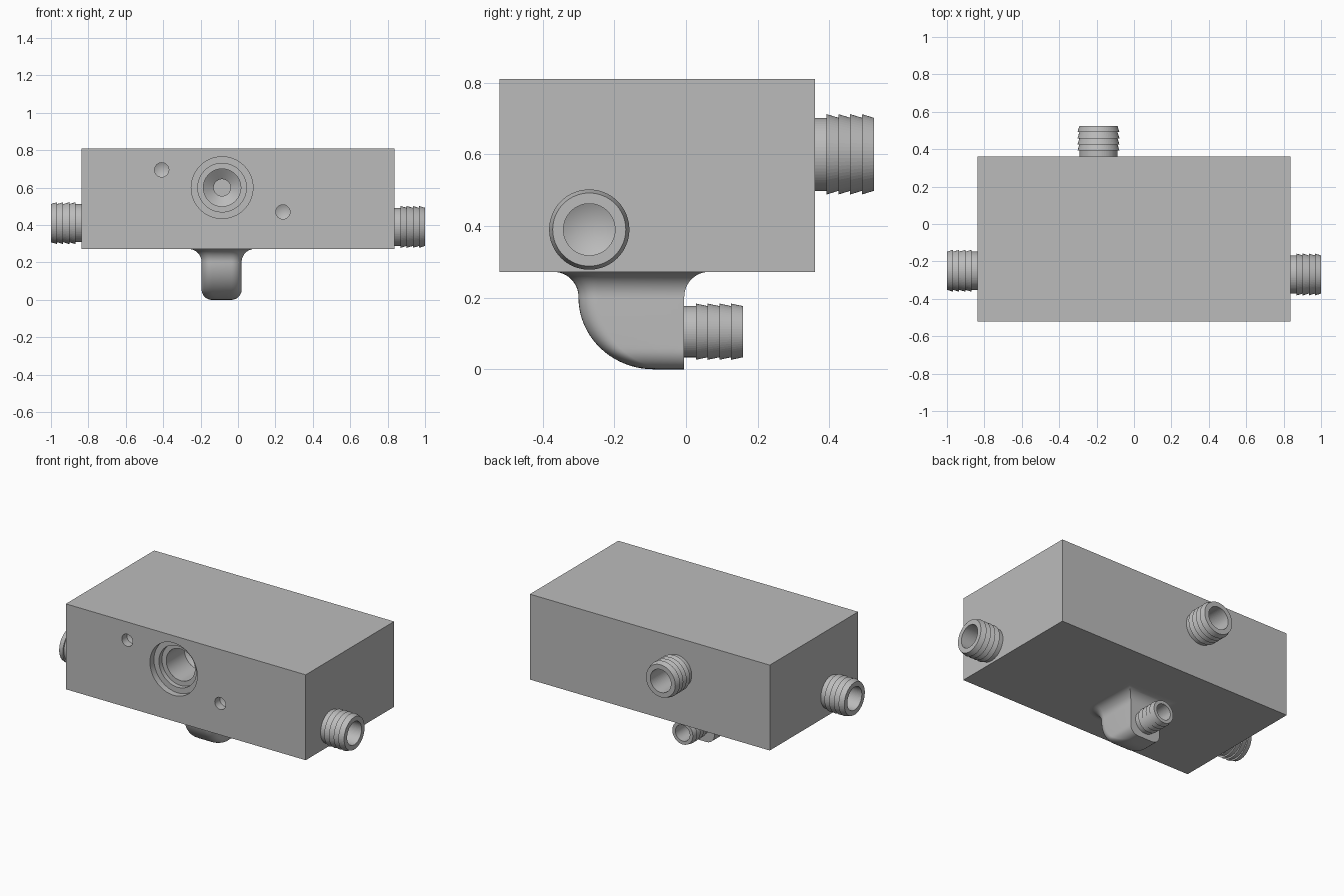
import bpy, bmesh, math
from mathutils import Vector, Matrix

cube = bpy.data.objects.get("Cube")
if cube:
    bpy.data.objects.remove(cube, do_unlink=True)

grey = bpy.data.materials.new("plain grey")
grey.use_nodes = True
grey.diffuse_color = (0.5, 0.5, 0.5, 1)
grey.node_tree.nodes["Principled BSDF"].inputs["Base Color"].default_value = (0.5, 0.5, 0.5, 1)


def finish(name, bm, angle=30):
    bmesh.ops.remove_doubles(bm, verts=bm.verts, dist=1e-5)
    bmesh.ops.recalc_face_normals(bm, faces=bm.faces)
    mesh = bpy.data.meshes.new(name)
    bm.to_mesh(mesh)
    bm.free()
    mesh.materials.append(grey)
    ob = bpy.data.objects.new(name, mesh)
    bpy.context.collection.objects.link(ob)
    smooth(ob, angle)
    return ob


def smooth(ob, angle=30):
    bpy.ops.object.select_all(action='DESELECT')
    ob.select_set(True)
    bpy.context.view_layer.objects.active = ob
    bpy.ops.object.shade_smooth_by_angle(angle=math.radians(angle))


def lathe(name, profile, origin, axis, closed=False, angle=30):
    """Spin (distance, radius) points around an axis leaving the origin."""
    bm = bmesh.new()
    verts = [bm.verts.new((r, 0, d)) for d, r in profile]
    edges = [bm.edges.new(p) for p in zip(verts, verts[1:])]
    if closed:
        edges.append(bm.edges.new((verts[-1], verts[0])))
    bmesh.ops.spin(bm, geom=verts + edges, cent=(0, 0, 0), axis=(0, 0, 1),
                   angle=math.tau, steps=64, use_duplicate=False)
    turn = Vector((0, 0, 1)).rotation_difference(Vector(axis)).to_matrix().to_4x4()
    bm.transform(Matrix.Translation(origin) @ turn)
    return finish(name, bm, angle)


def hose_barb(name, origin, axis, scale=1.0):
    """Tube with a plain neck and four rings that taper to the tip."""
    step = 0.0328
    profile = [(0, 0.072 * scale), (0, 0.102 * scale)]
    for i in range(1, 5):
        profile += [(i * step, 0.102 * scale), (i * step, 0.112 * scale)]
    profile += [(5 * step, 0.102 * scale), (5 * step, 0.072 * scale)]
    return lathe(name, profile, origin, axis, closed=True, angle=2)


def cut(target, name, profile, origin, axis):
    cutter = lathe(name, profile, origin, axis)
    cutter.hide_render = True
    mod = target.modifiers.new(name, 'BOOLEAN')
    mod.operation = 'DIFFERENCE'
    mod.solver = 'EXACT'
    mod.object = cutter
    bpy.context.view_layer.objects.active = target
    bpy.ops.object.modifier_apply(modifier=mod.name)
    bpy.data.objects.remove(cutter, do_unlink=True)


def drill(radius, depth):
    return [(-0.05, 0), (-0.05, radius), (depth, radius), (depth + radius * 0.5, 0)]


# Main block
bm = bmesh.new()
bmesh.ops.create_cube(bm, size=1)
bm.transform(Matrix.Translation((0, -0.08, 0.541)) @ Matrix.Diagonal((1.672, 0.88, 0.538, 1)))
block = finish("manifold_block", bm)

# Stepped front port and its two screw holes
front = -0.52
cut(block, "port_cutter", [(-0.05, 0), (-0.05, 0.165), (0.04, 0.165), (0.04, 0.13), (0.07, 0.13),
                           (0.07, 0.1), (0.25, 0.1), (0.29, 0.045), (0.4, 0.045), (0.4, 0)],
    (-0.085, front, 0.6), (0, 1, 0))
for x, z in ((-0.408, 0.695), (0.24, 0.47)):
    cut(block, "screw_cutter", drill(0.038, 0.05), (x, front, z), (0, 1, 0))

# Side and rear hose barbs with their passages
for name, origin, axis in (("left_barb", (0.836, -0.27, 0.39), (1, 0, 0)),
                           ("right_barb", (-0.836, -0.25, 0.41), (-1, 0, 0)),
                           ("rear_barb", (-0.19, 0.36, 0.6), (0, 1, 0))):
    hose_barb(name, origin, axis)
    cut(block, "passage_cutter", drill(0.072, 0.25), origin, -Vector(axis))
smooth(block)

# Elbow under the block: stacked sections with a rounded belly and a flared top
cx, half, back, edge, flare, top = -0.0875, 0.107, -0.005, 0.055, 0.07, 0.272
bm = bmesh.new()
rings = []
bottom = [0.2 * (1 - math.cos(math.pi / 2 * i / 20)) for i in range(21)]
upper = [0.202 + flare * math.sin(math.pi / 2 * i / 12) for i in range(13)]
for z in bottom + upper:
    grow = flare - math.sqrt(max(0, flare ** 2 - max(0, z - 0.202) ** 2))
    belly = math.sqrt(max(0, 1 - (1 - min(z, 0.2) / 0.2) ** 2))
    inset = edge - math.sqrt(max(0, edge ** 2 - max(0, edge - z) ** 2))
    w = half - inset + grow
    y0 = -0.09 - 0.21 * belly - grow
    y1 = back + grow
    r = min(edge + grow, w, y1 - y0)
    ring = [bm.verts.new((cx + w, y1, z)), bm.verts.new((cx - w, y1, z))]
    for side in (-1, 1):
        for i in range(9):
            a = math.pi / 2 * (i if side < 0 else 8 - i) / 8
            ring.append(bm.verts.new((cx + side * (w - r + r * math.cos(a)),
                                      y0 + r - r * math.sin(a), z)))
    rings.append(ring)
for lower, higher in zip(rings, rings[1:]):
    for i in range(len(lower)):
        j = (i + 1) % len(lower)
        bm.faces.new((lower[i], lower[j], higher[j], higher[i]))
bm.faces.new(rings[0])
bm.faces.new(rings[-1])
elbow = finish("elbow", bm, 35)

# Elbow barb
cut(elbow, "elbow_cutter", drill(0.05, 0.12), (cx, back, 0.105), (0, -1, 0))
smooth(elbow, 35)
hose_barb("elbow_barb", (cx, back, 0.105), (0, 1, 0), 0.7)
